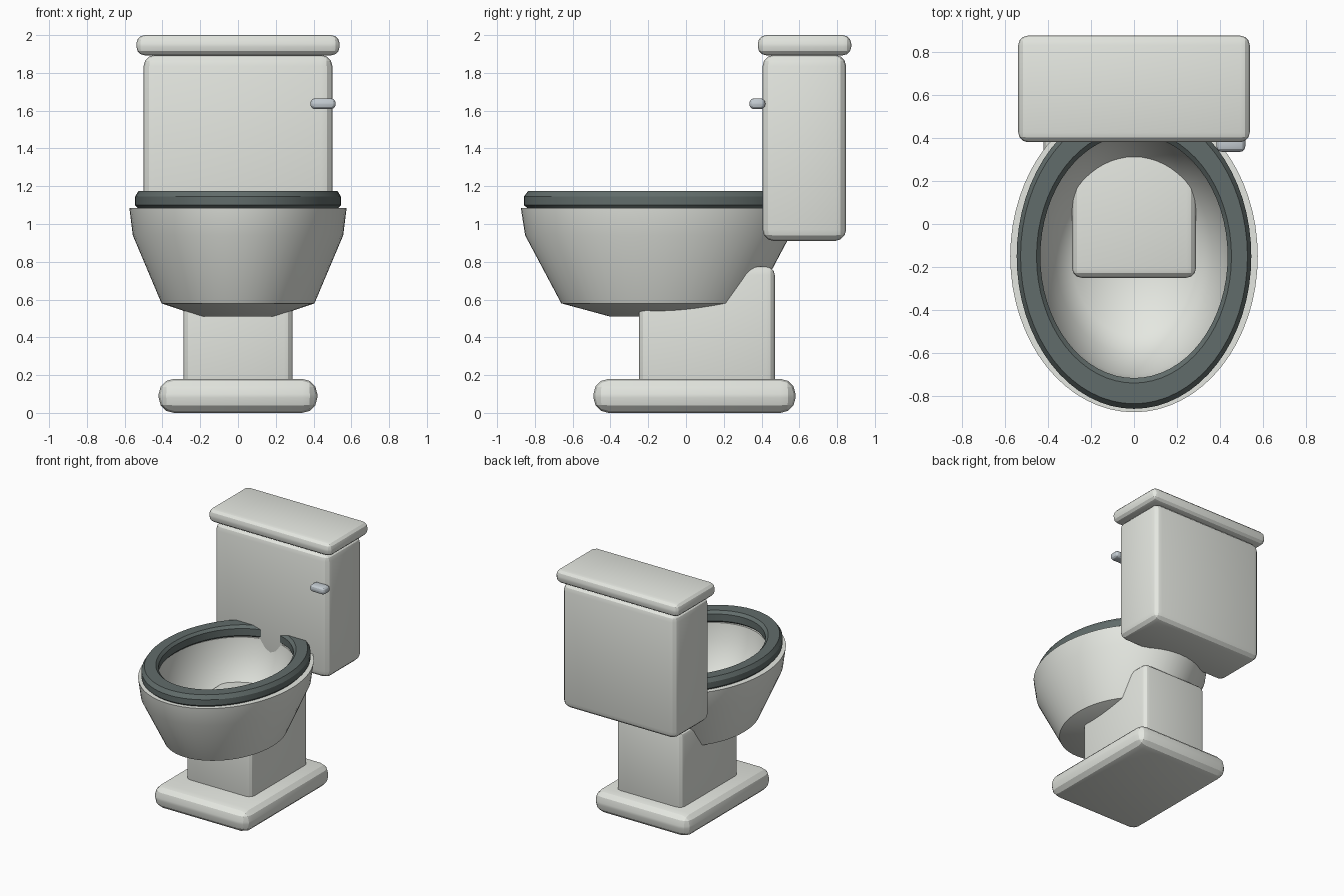
import bpy, bmesh, math

if "Cube" in bpy.data.objects:
    bpy.data.objects.remove(bpy.data.objects["Cube"])


def material(name, rgb):
    m = bpy.data.materials.new(name)
    m.diffuse_color = (*rgb, 1)
    m.use_nodes = True
    m.node_tree.nodes["Principled BSDF"].inputs["Base Color"].default_value = m.diffuse_color
    return m


ceramic = material("ceramic", (0.78, 0.80, 0.75))
dark = material("dark_plastic", (0.12, 0.15, 0.145))
metal = material("metal", (0.55, 0.60, 0.64))


def finish(name, bm, mat, angle):
    bmesh.ops.recalc_face_normals(bm, faces=bm.faces)
    mesh = bpy.data.meshes.new(name)
    bm.to_mesh(mesh)
    bm.free()
    mesh.materials.append(mat)
    ob = bpy.data.objects.new(name, mesh)
    bpy.context.collection.objects.link(ob)
    bpy.ops.object.select_all(action='DESELECT')
    ob.select_set(True)
    bpy.context.view_layer.objects.active = ob
    bpy.ops.object.shade_smooth_by_angle(angle=math.radians(angle))
    return ob


def rounded_box(name, xr, yr, zr, bevel, mat, segments=3):
    bm = bmesh.new()
    bmesh.ops.create_cube(bm, size=1)
    for v in bm.verts:
        v.co = [(r[0] + r[1]) / 2 + c * (r[1] - r[0])
                for r, c in zip((xr, yr, zr), v.co)]
    bmesh.ops.bevel(bm, geom=bm.edges[:], offset=bevel, segments=segments,
                    profile=0.5, affect='EDGES')
    return finish(name, bm, mat, 20)


def oval_lathe(name, profile, stretch, mat, angle, n=64, center_y=-0.15):
    """Closed (radius, z) profile swept round an ellipse; radius 0 gives a pole."""
    bm = bmesh.new()
    rings = []
    for r, z in profile:
        if r == 0:
            rings.append([bm.verts.new((0, center_y, z))] * n)
        else:
            rings.append([bm.verts.new((r * math.cos(a), center_y + stretch * r * math.sin(a), z))
                          for a in (2 * math.pi * i / n for i in range(n))])
    for k, ring in enumerate(rings):
        nxt = rings[(k + 1) % len(rings)]
        for i in range(n):
            j = (i + 1) % n
            quad = list(dict.fromkeys((ring[i], ring[j], nxt[j], nxt[i])))
            if len(quad) > 2:
                bm.faces.new(quad)
    return finish(name, bm, mat, angle)


# Foot and pedestal
rounded_box("base", (-0.42, 0.42), (-0.49, 0.58), (0, 0.18), 0.08, ceramic)
rounded_box("pedestal", (-0.288, 0.288), (-0.25, 0.47), (0.10, 0.775), 0.045, ceramic)

# Hollow oval bowl: outside from the bottom up, over the rim, down the inside
oval_lathe("bowl", [(0, 0.51), (0.2, 0.51), (0.405, 0.58), (0.557, 0.94), (0.575, 1.085),
                    (0.45, 1.085), (0.435, 0.95), (0.365, 0.77), (0.29, 0.67),
                    (0.08, 0.60), (0, 0.60)], 1.26, ceramic, 40)

# Seat ring
oval_lathe("seat", [(0.527, 1.08), (0.545, 1.10), (0.545, 1.145), (0.527, 1.175),
                    (0.453, 1.175), (0.435, 1.155), (0.435, 1.10), (0.453, 1.08)],
           1.3, dark, 30)

# Tank, lid and flush handle
rounded_box("tank", (-0.5, 0.5), (0.405, 0.848), (0.91, 1.895), 0.06, ceramic)
rounded_box("tank_lid", (-0.538, 0.538), (0.38, 0.875), (1.893, 2.0), 0.045, ceramic)
rounded_box("flush_handle", (0.383, 0.517), (0.335, 0.42), (1.608, 1.665), 0.025, metal)
